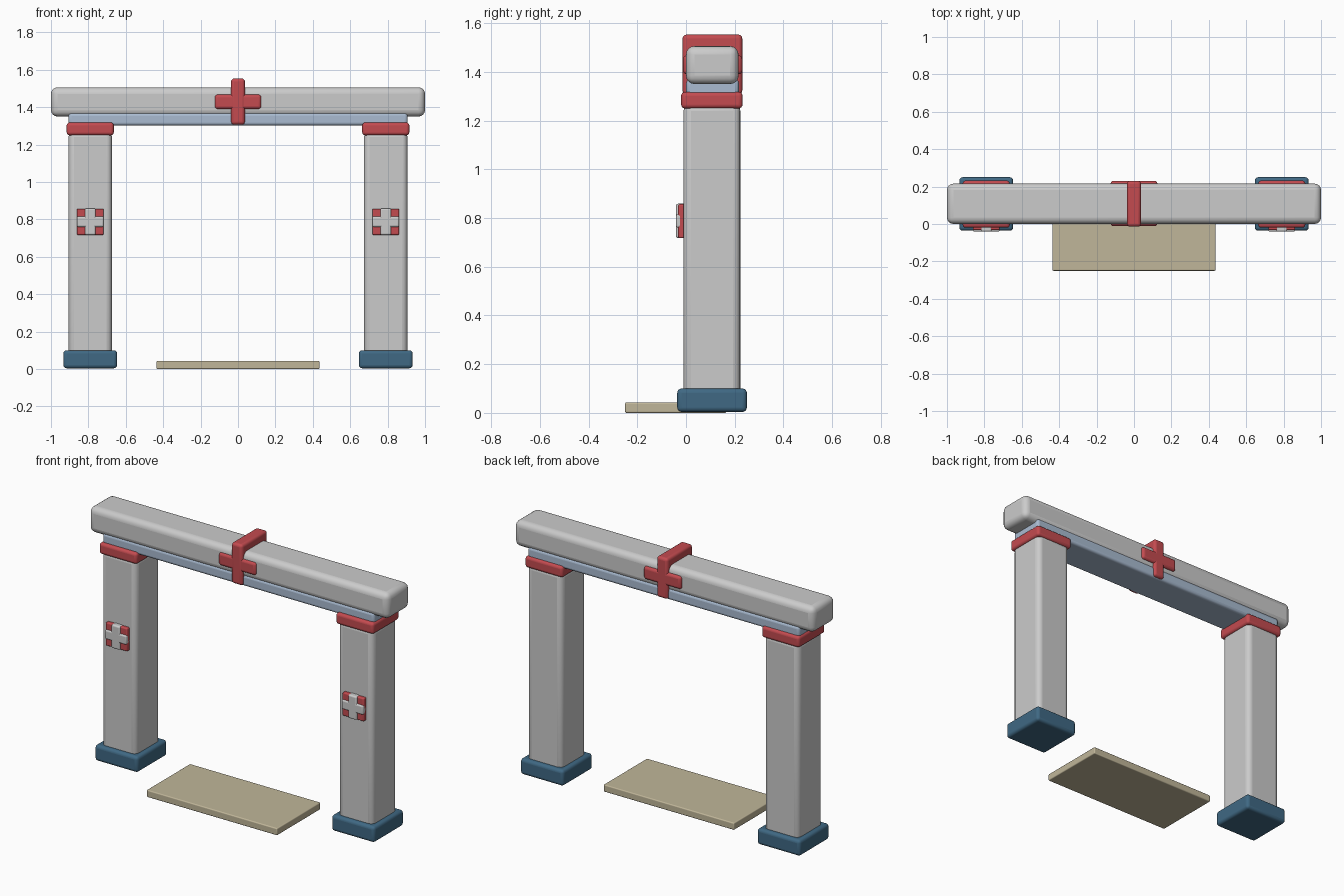
import bpy

if "Cube" in bpy.data.objects:
    bpy.data.objects.remove(bpy.data.objects["Cube"])


def material(name, rgb):
    m = bpy.data.materials.new(name)
    m.diffuse_color = (*rgb, 1)
    m.use_nodes = True
    m.node_tree.nodes["Principled BSDF"].inputs["Base Color"].default_value = m.diffuse_color
    return m


RED = material("red_paint", (0.55, 0.07, 0.08))
BLUE = material("dark_blue", (0.05, 0.14, 0.23))
PALE = material("pale_blue", (0.40, 0.50, 0.64))
TAN = material("tan_wood", (0.53, 0.47, 0.32))


def box(name, x, y, z, bevel, mat=None):
    """Rounded box spanning the given (min, max) ranges."""
    bpy.ops.mesh.primitive_cube_add(
        size=1, location=[(a + b) / 2 for a, b in (x, y, z)])
    ob = bpy.context.object
    ob.name = name
    ob.scale = [b - a for a, b in (x, y, z)]
    bpy.ops.object.transform_apply(location=False, rotation=False, scale=True)
    bpy.ops.object.shade_smooth_by_angle()
    mod = ob.modifiers.new("round_edges", 'BEVEL')
    mod.width = bevel
    mod.segments = 4
    if mat:
        ob.data.materials.append(mat)
    return ob


def span(centre, half):
    return (centre - half, centre + half)


# Two pillars with base, capital and front plaque
for side, cx in (("left", -0.79), ("right", 0.79)):
    box(f"{side}_base", span(cx, 0.144), (-0.036, 0.25), (0.004, 0.1), 0.018, BLUE)
    box(f"{side}_pillar", span(cx, 0.116), (-0.01, 0.223), (0.07, 1.27), 0.03)
    box(f"{side}_capital", span(cx, 0.126), (-0.02, 0.232), (1.25, 1.318), 0.016, RED)
    box(f"{side}_plaque", span(cx, 0.072), (-0.032, 0.02), (0.717, 0.857), 0.007, RED)
    box(f"{side}_plaque_cross_upright", span(cx, 0.029), (-0.041, 0.02), (0.717, 0.859), 0.009)
    box(f"{side}_plaque_cross_arm", span(cx, 0.072), (-0.041, 0.02), (0.76, 0.816), 0.009)

# Lintel and the pale rail under it
box("under_rail", (-0.907, 0.907), (0.001, 0.217), (1.302, 1.37), 0.016, PALE)
box("lintel", (-1.0, 1.0), (0.0, 0.216), (1.35, 1.506), 0.035)

# Red cross running through the lintel, seen on front, top and back
box("cross_upright", span(0, 0.037), (-0.014, 0.231), (1.307, 1.553), 0.016, RED)
box("cross_arm", span(0, 0.125), (-0.012, 0.231), (1.39, 1.468), 0.016, RED)

# Doorstep slab
box("step_slab", span(0, 0.436), (-0.25, 0.165), (0.0, 0.043), 0.006, TAN)
